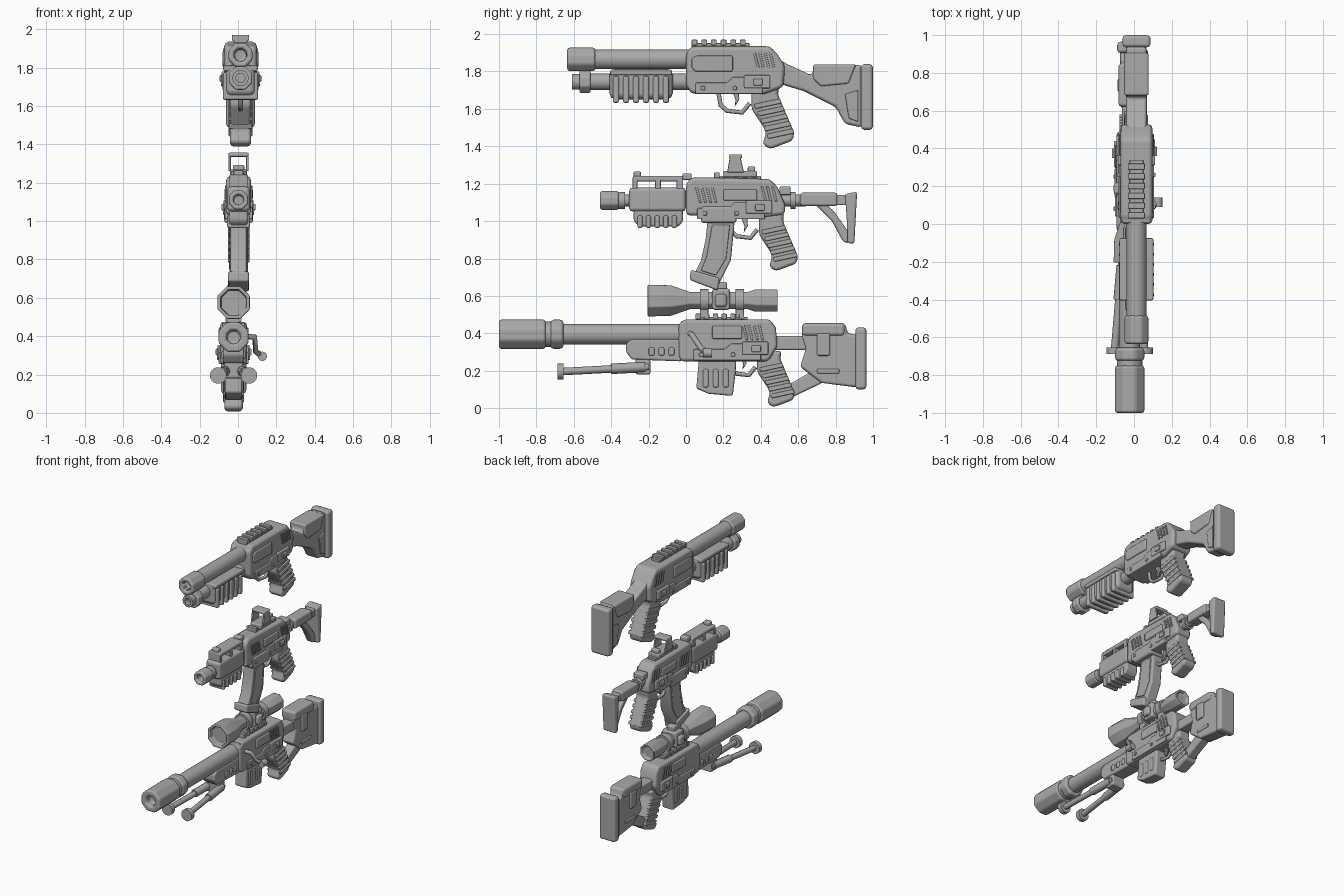
import bpy, bmesh, math
from mathutils import Matrix, Vector

default_cube = bpy.data.objects.get("Cube")
if default_cube:
    bpy.data.objects.remove(default_cube, do_unlink=True)

grey = bpy.data.materials.new("plain grey")
grey.use_nodes = True
grey.diffuse_color = (.4, .4, .4, 1)
grey.node_tree.nodes["Principled BSDF"].inputs["Base Color"].default_value = (.4, .4, .4, 1)

center_x = 0      # sideways position of the item being built
prefix = ""       # name prefix of the item being built


def add_object(name, data, location=(0, 0, 0)):
    item = bpy.data.objects.new(prefix + name, data)
    item.location = Vector(location) + Vector((center_x, 0, 0))
    data.materials.append(grey)
    bpy.context.collection.objects.link(item)
    return item


def add_bevel(item, width):
    mod = item.modifiers.new("soft edges", 'BEVEL')
    mod.width, mod.segments, mod.limit_method = width, 2, 'ANGLE'
    mod.harden_normals = True


def slab(name, outline, half, bevel=.012, x=0):
    """Side outline of (y, z) points, extruded across x."""
    bm = bmesh.new()
    face = bm.faces.new([bm.verts.new((-half, y, z)) for y, z in outline])
    extruded = bmesh.ops.extrude_face_region(bm, geom=[face])["geom"]
    moved = [v for v in extruded if isinstance(v, bmesh.types.BMVert)]
    bmesh.ops.translate(bm, vec=(2 * half, 0, 0), verts=moved)
    bmesh.ops.recalc_face_normals(bm, faces=bm.faces)
    mesh = bpy.data.meshes.new(name)
    bm.to_mesh(mesh)
    bm.free()
    mesh.shade_smooth()
    item = add_object(name, mesh, (x, 0, 0))
    add_bevel(item, bevel)
    return item


def box(name, y0, y1, z0, z1, half, bevel=.008, x=0):
    return slab(name, [(y0, z0), (y1, z0), (y1, z1), (y0, z1)], half, bevel, x)


def lathe(name, profile, z, sides=20, x=0, bevel=0):
    """Profile of (y, radius) points spun around an axis along y."""
    bm = bmesh.new()
    verts = [bm.verts.new((0, y, r)) for y, r in profile]
    edges = [bm.edges.new(pair) for pair in zip(verts, verts[1:])]
    bmesh.ops.rotate(bm, verts=verts, matrix=Matrix.Rotation(math.pi / sides, 3, 'Y'))
    bmesh.ops.spin(bm, geom=verts + edges, axis=(0, 1, 0), cent=(0, 0, 0),
                   angle=math.tau, steps=sides)
    bmesh.ops.remove_doubles(bm, verts=bm.verts, dist=.0005)
    bmesh.ops.recalc_face_normals(bm, faces=bm.faces)
    mesh = bpy.data.meshes.new(name)
    bm.to_mesh(mesh)
    bm.free()
    mesh.shade_smooth()
    item = add_object(name, mesh, (x, 0, z))
    if bevel:
        add_bevel(item, bevel)
    else:
        mesh.set_sharp_from_angle(angle=math.radians(35))
    return item


def cylinder(name, y0, y1, r, z, **options):
    return lathe(name, [(y0, 0), (y0, r), (y1, r), (y1, 0)], z, **options)


def bored(name, y0, y1, r, bore, z, depth=.06, **options):
    return lathe(name, [(y0 + depth, 0), (y0 + depth, bore), (y0, bore), (y0, r),
                        (y1, r), (y1, 0)], z, **options)


def rod(name, points, radius):
    curve = bpy.data.curves.new(name, 'CURVE')
    curve.dimensions, curve.bevel_depth = '3D', radius
    curve.bevel_resolution, curve.use_fill_caps = 2, True
    spline = curve.splines.new('POLY')
    spline.points.add(len(points) - 1)
    for target, p in zip(spline.points, points):
        target.co = (*p, 1)
    return add_object(name, curve)


def top_rail(y0, y1, z, half, teeth):
    box("top_rail", y0, y1, z - .02, z + .012, half * .8, .004)
    pitch = (y1 - y0) / teeth
    for i in range(teeth):
        box("rail_tooth", y0 + i * pitch, y0 + (i + .6) * pitch, z, z + .03, half, .005)


def ribs(name, y0, y1, z0, z1, half, count):
    pitch = (y1 - y0) / count
    for i in range(count):
        box(name, y0 + i * pitch, y0 + (i + .6) * pitch, z0, z1, half, .01)


def slanted_vents(y, z, half, count=4):
    for i in range(count):
        a = y + i * .028
        slab("slanted_vent", [(a, z), (a + .013, z), (a + .033, z - .08), (a + .02, z - .08)],
             half, .003)


def grip_and_trigger(y, z, s):
    """Grip with raised bands, trigger and trigger guard, scaled by s."""
    def place(points):
        return [(y + a * s, z + b * s) for a, b in points]
    slab("grip", place([(0, .02), (.15, .04), (.14, -.01), (.23, -.22), (.22, -.26),
                        (.1, -.305), (.06, -.28), (.08, -.21), (0, -.09)]), .055 * s, .018)
    for i in range(5):
        a, b = .012 + i * .017, -.065 - i * .04
        slab("grip_band", place([(a, b), (a + .14, b + .03), (a + .15, b + .005),
                                 (a + .01, b - .025)]), .062 * s, .006)
    guard = place([(-.18, .02), (-.165, -.07), (-.13, -.1), (-.05, -.11), (-.01, -.06)])
    rod("trigger_guard", [(0, *p) for p in guard], .012)
    slab("trigger", place([(-.11, .02), (-.07, .02), (-.065, -.04), (-.09, -.08),
                           (-.085, -.04)]), .012, .004)


def receiver_details(y, z, half):
    """Side plates, pins and selector shared by all bodies; z is the underside."""
    slab("lower_cover", [(y, z), (y + .36, z), (y + .36, z + .09), (y + .2, z + .09),
                         (y + .17, z + .06), (y, z + .06)], half + .008, .006)
    box("selector_plate", y + .26, y + .40, z + .03, z + .10, half + .014, .008)
    box("selector", y + .31, y + .36, z + .045, z + .08, half + .024, .006)
    for a in (.03, .2):
        box("pin", y + a, y + a + .022, z + .02, z + .042, half + .016, .006)


# ---- Upper item: pump action with a fixed shoulder stock
center_x, prefix = .013, "shotgun_"
bored("muzzle", -.635, -.485, .068, .035, 1.865, sides=8, bevel=.014)
cylinder("barrel", -.5, .02, .053, 1.865)
bored("tube_cap", -.61, -.565, .042, .024, 1.745)
cylinder("tube_collar", -.57, -.51, .066, 1.745, sides=8, bevel=.01)
cylinder("magazine_tube", -.52, .02, .045, 1.745)
box("barrel_bracket", -.555, -.525, 1.73, 1.87, .025)
box("pump", -.41, -.07, 1.65, 1.815, .08, .035)
ribs("pump_rib", -.39, -.07, 1.632, 1.775, .092, 6)
box("pump_top_band", -.405, -.075, 1.78, 1.81, .09, .01)
slab("receiver", [(0, 1.9), (.03, 1.935), (.45, 1.935), (.49, 1.89), (.53, 1.83),
                  (.52, 1.715), (.42, 1.68), (.03, 1.68), (0, 1.72)], .085, .03)
slab("side_cover", [(.03, 1.87), (.06, 1.885), (.25, 1.885), (.25, 1.8), (.05, 1.8),
                    (.03, 1.82)], .094, .008)
receiver_details(.05, 1.68, .085)
slanted_vents(.36, 1.9, .092)
top_rail(.03, .34, 1.94, .045, 6)
slab("stock", [(.45, 1.89), (.54, 1.84), (.67, 1.78), (.69, 1.835), (.94, 1.835),
               (.94, 1.5), (.85, 1.52), (.8, 1.61), (.63, 1.695), (.48, 1.74)], .055, .018)
slab("cheek_plate", [(.68, 1.838), (.91, 1.838), (.87, 1.735), (.72, 1.72), (.68, 1.76)], .065)
slab("stock_panel", [(.85, 1.68), (.92, 1.7), (.92, 1.53), (.87, 1.55)], .061, .006)
box("butt_pad", .935, 1, 1.487, 1.84, .075, .02)
grip_and_trigger(.35, 1.69, 1)

# ---- Middle item: compact carbine with curved magazine and reflex sight
center_x, prefix = .003, "carbine_"
bored("muzzle", -.46, -.36, .054, .028, 1.11, sides=8, bevel=.012)
cylinder("muzzle_collar", -.36, -.325, .046, 1.11)
cylinder("barrel", -.37, .02, .032, 1.11)
box("handguard", -.305, 0, 1.05, 1.18, .06, .022)
box("handguard_top", -.285, -.015, 1.212, 1.242, .05, .01)
for start, end in ((-.285, -.26), (-.165, -.135), (-.05, -.015)):
    box("handguard_post", start, end, 1.17, 1.23, .05, .005)
box("front_sight", -.28, -.24, 1.235, 1.265, .025)
box("rear_bump", -.02, .03, 1.22, 1.255, .03)
slab("foregrip", [(-.28, 1.06), (-.015, 1.06), (-.015, 1), (-.04, .97), (-.25, .97),
                  (-.28, 1)], .05, .015)
ribs("foregrip_rib", -.26, -.03, .963, 1.03, .06, 5)
slab("receiver", [(0, 1.2), (.03, 1.235), (.45, 1.225), (.49, 1.18), (.53, 1.09),
                  (.53, 1.035), (.42, 1.02), (0, 1.03)], .065, .022)
box("magazine_well", .08, .27, .99, 1.08, .076, .015)
box("side_cover", .2, .38, 1.11, 1.17, .074)
receiver_details(.06, 1.01, .065)
slanted_vents(.05, 1.18, .072)
slanted_vents(.4, 1.185, .072, 3)
top_rail(.15, .4, 1.23, .04, 5)
box("charging_handle", .5, .56, 1.14, 1.185, .04)
slab("magazine", [(.115, 1), (.26, 1), (.24, .79), (.17, .65), (.03, .69), (.08, .79),
                  (.105, .9)], .042)
slab("magazine_panel", [(.14, .98), (.235, .98), (.215, .8), (.16, .71), (.08, .735),
                        (.11, .81)], .048, .006)
slab("magazine_foot", [(.025, .74), (.18, .695), (.17, .628), (.02, .685)], .055)
grip_and_trigger(.39, 1.01, .91)
# Reflex sight with an open window
box("sight_base", .2, .38, 1.235, 1.268, .045)
for side in (-1, 1):
    slab("sight_post", [(.22, 1.26), (.31, 1.26), (.29, 1.35), (.235, 1.35)],
         .007, .004, side * .046)
box("sight_hood", .23, .3, 1.335, 1.357, .053)
box("sight_emitter", .33, .37, 1.26, 1.292, .03)
# Collapsible stock
cylinder("stock_tube", .5, .64, .032, 1.11)
cylinder("stock_ring", .56, .585, .045, 1.11)
box("stock_body", .61, .81, 1.08, 1.152, .045, .015)
box("stock_link", .79, .88, 1.085, 1.14, .035)
slab("stock_strut", [(.69, 1.09), (.75, 1.09), (.8, 1.04), (.87, .94), (.87, .88),
                     (.84, .89), (.78, 1)], .028)
slab("butt_pad", [(.85, 1.145), (.915, 1.157), (.9, .88), (.865, .88), (.86, 1)], .052)

# ---- Lower item: long barrel with suppressor, scope and folded bipod
center_x, prefix = -.023, "long_rifle_"
bored("suppressor", -1, -.75, .085, .038, .395, sides=8, bevel=.022)
cylinder("suppressor_neck", -.76, -.72, .068, .395)
cylinder("suppressor_collar", -.725, -.655, .084, .395, sides=8, bevel=.018)
cylinder("barrel", -.66, 0, .056, .395)
slab("handguard", [(-.32, .345), (-.29, .37), (-.02, .37), (-.02, .25), (-.29, .26),
                   (-.32, .3)], .055)
ribs("handguard_pad", -.2, -.04, .28, .325, .063, 3)
slab("receiver", [(-.04, .45), (-.01, .475), (.45, .475), (.48, .43), (.49, .33),
                  (.44, .25), (-.03, .25), (-.04, .29)], .07, .025)
box("side_cover", .14, .3, .37, .44, .079)
receiver_details(.04, .255, .07)
slanted_vents(.3, .445, .077)
top_rail(.05, .33, .475, .042, 6)
rod("bolt_handle", [(.05, .02, .4), (.11, .03, .395), (.115, .08, .32), (.15, .12, .295)], .015)
cylinder("bolt_knob", .09, .14, .024, .295, x=.15)
slab("magazine", [(.07, .27), (.27, .27), (.265, .19), (.25, .065), (.12, .077),
                  (.055, .105)], .045)
ribs("magazine_rib", .09, .25, .11, .21, .051, 3)
grip_and_trigger(.38, .273, .88)
# Telescopic sight
lathe("scope", [(-.17, 0), (-.17, .07), (-.205, .072), (-.205, .092), (-.08, .088),
                (.02, .05), (.33, .05), (.37, .064), (.49, .064), (.49, .05), (.47, .046),
                (.47, 0)], .575, sides=8, bevel=.012)
for start in (.075, .265):
    cylinder("scope_ring", start, start + .045, .062, .575)
    box("scope_mount", start, start + .045, .48, .56, .04)
box("turret_block", .14, .235, .525, .64, .06, .015)
box("top_turret", .155, .22, .62, .675, .032, .012)
box("side_turret", .155, .22, .54, .61, .085, .018)
# Folded bipod
box("bipod_hub", -.27, -.19, .18, .265, .05, .012)
for side in (-1, 1):
    rod("bipod_leg", [(side * .04, -.2, .22), (side * .08, -.67, .195)], .02)
    rod("bipod_sleeve", [(side * .042, -.22, .22), (side * .058, -.4, .21)], .028)
    cylinder("bipod_foot", -.688, -.655, .043, .195, x=side * .08)
# Skeleton stock with cheek rest
box("stock_link", .46, .65, .31, .385, .04, .012)
slab("stock", [(.62, .45), (.85, .455), (.865, .4), (.92, .39), (.92, .11), (.725, .135),
               (.61, .22), (.64, .315), (.62, .38)], .05, .016)
box("cheek_rest", .62, .85, .385, .455, .06, .02)
box("cheek_clamp", .7, .77, .28, .4, .064, .01)
box("stock_groove_plate", .7, .82, .185, .21, .056, .006)
slab("stock_strut", [(.54, .045), (.73, .135), (.66, .19), (.54, .12)], .035)
box("butt_pad", .905, .965, .1, .432, .066, .018)
